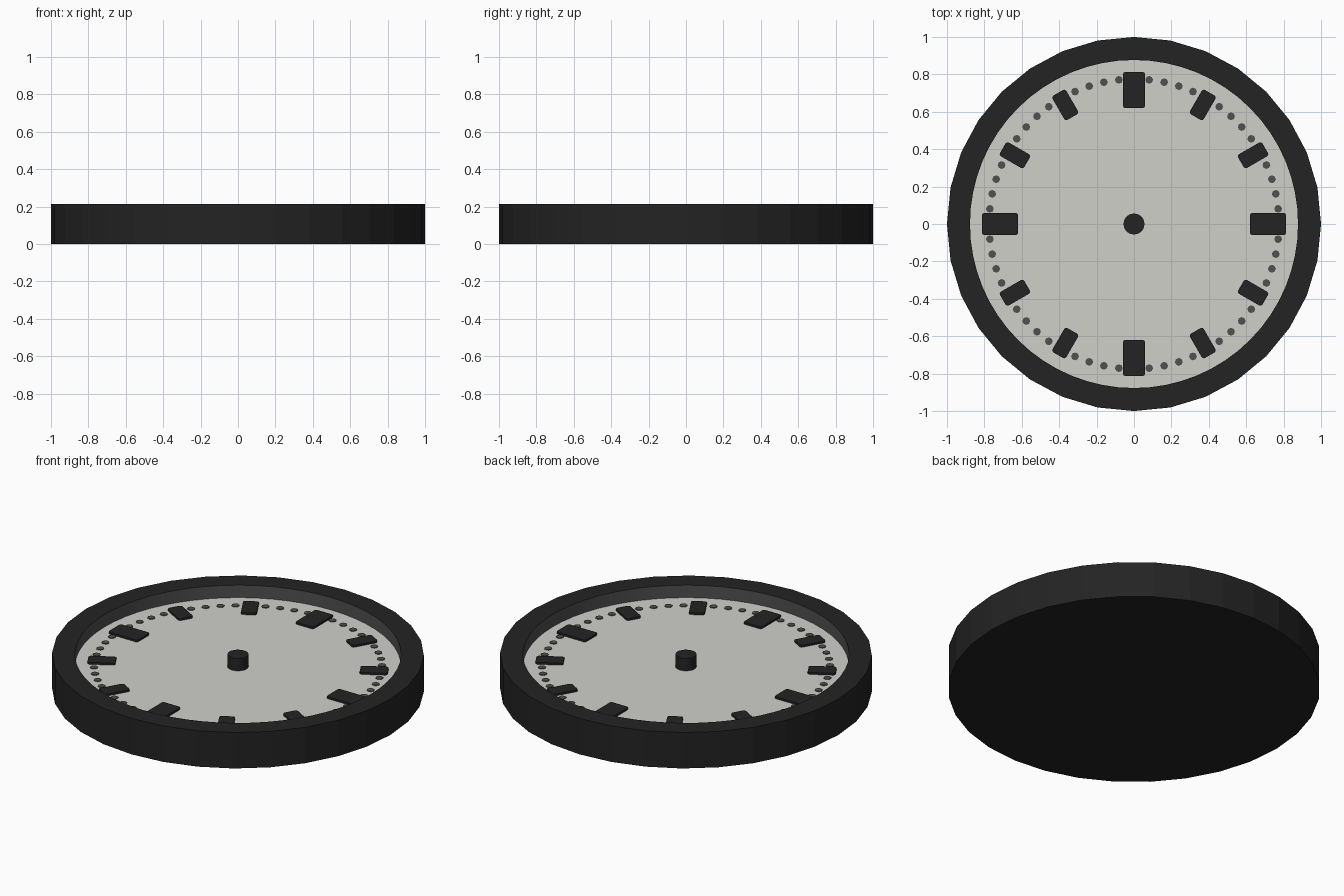
import bpy, bmesh, math
from mathutils import Matrix, Vector

if "Cube" in bpy.data.objects:
    bpy.data.objects.remove(bpy.data.objects["Cube"])

TOP, DIAL_Z = 0.213, 0.139
R_OUT, R_IN = 1.0, 0.877


def material(name, c):
    m = bpy.data.materials.new(name)
    m.diffuse_color = (*c, 1)
    m.use_nodes = True
    m.node_tree.nodes["Principled BSDF"].inputs["Base Color"].default_value = m.diffuse_color
    return m


black = material("black", (0.017, 0.017, 0.017))
grey = material("dark grey", (0.08, 0.08, 0.08))
pale = material("pale grey", (0.63, 0.63, 0.59))


def finish(name, bm, mats, smooth=False):
    bmesh.ops.recalc_face_normals(bm, faces=bm.faces[:])
    me = bpy.data.meshes.new(name)
    bm.to_mesh(me)
    bm.free()
    for m in mats:
        me.materials.append(m)
    ob = bpy.data.objects.new(name, me)
    bpy.context.collection.objects.link(ob)
    if smooth:
        bpy.ops.object.select_all(action='DESELECT')
        ob.select_set(True)
        bpy.context.view_layer.objects.active = ob
        bpy.ops.object.shade_smooth_by_angle(angle=math.radians(30))
    return ob


def cylinder(bm, r, z0, z1, sides, x=0, y=0):
    bmesh.ops.create_cone(bm, cap_ends=True, segments=sides, radius1=r, radius2=r,
                          depth=z1 - z0, matrix=Matrix.Translation((x, y, (z0 + z1) / 2)))


# Case: 32-sided outside, rounder 64-sided opening
bm = bmesh.new()
N = 64
rings = []
for r, z, coarse in [(R_OUT, 0, True), (R_OUT, TOP, True), (R_IN, TOP, False), (R_IN, DIAL_Z - 0.01, False)]:
    ring = []
    for i in range(N):
        a = 2 * math.pi * i / N
        k = r * (math.cos(math.pi / 32) if coarse and i % 2 else 1)
        ring.append(bm.verts.new((k * math.cos(a), k * math.sin(a), z)))
    rings.append(ring)
for n, (lo, hi) in enumerate(zip(rings, rings[1:])):
    for i in range(N):
        j = (i + 1) % N
        f = bm.faces.new((lo[i], lo[j], hi[j], hi[i]))
        f.material_index = 1 if n == 2 else 0   # inner wall is grey
bm.faces.new(rings[0][::-1])
bm.faces.new(rings[-1])
case = finish("case", bm, [black, grey])
for p in case.data.polygons:
    p.use_smooth = p.material_index == 1
for e in case.data.edges:   # keep the lip and wall borders crisp
    a, b = (case.data.vertices[v].co for v in e.vertices)
    if abs(a.z - b.z) < 1e-5:
        e.use_edge_sharp = True

# Dial face
bm = bmesh.new()
cylinder(bm, R_IN, DIAL_Z - 0.01, DIAL_Z, N)
finish("dial", bm, [pale])

# Centre post
bm = bmesh.new()
cylinder(bm, 0.056, DIAL_Z - 0.005, TOP, 24)
finish("centre_post", bm, [black], True)

# Hour markers: rounded bars, larger at the quarters
bm = bmesh.new()
for h in range(12):
    big = h % 3 == 0
    r0, r1, w = (0.62, 0.813, 0.118) if big else (0.66, 0.81, 0.085)
    rot = Matrix.Rotation(math.radians(30 * h), 3, 'Z')
    c, cr = 0.012, []
    for sx, sy in [(1, 1), (-1, 1), (-1, -1), (1, -1)]:
        px = (r0 + r1) / 2 + sx * ((r1 - r0) / 2 - c)
        py = sy * (w / 2 - c)
        base = math.atan2(sy, sx)
        for t in (-45, 0, 45):
            a = base + math.radians(t)
            cr.append((px + c * math.cos(a), py + c * math.sin(a)))
    lo = [bm.verts.new(rot @ Vector((x, y, DIAL_Z - 0.004))) for x, y in cr]
    hi = [bm.verts.new(rot @ Vector((x, y, DIAL_Z + 0.012))) for x, y in cr]
    bm.faces.new(hi)
    bm.faces.new(lo[::-1])
    for i in range(len(lo)):
        j = (i + 1) % len(lo)
        bm.faces.new((lo[i], lo[j], hi[j], hi[i]))
finish("hour_markers", bm, [black])

# Minute dots between the hours
bm = bmesh.new()
for m in range(60):
    if m % 5:
        a = math.radians(6 * m)
        cylinder(bm, 0.021, DIAL_Z - 0.002, DIAL_Z + 0.004, 8,
                 0.775 * math.cos(a), 0.775 * math.sin(a))
finish("minute_dots", bm, [grey])
